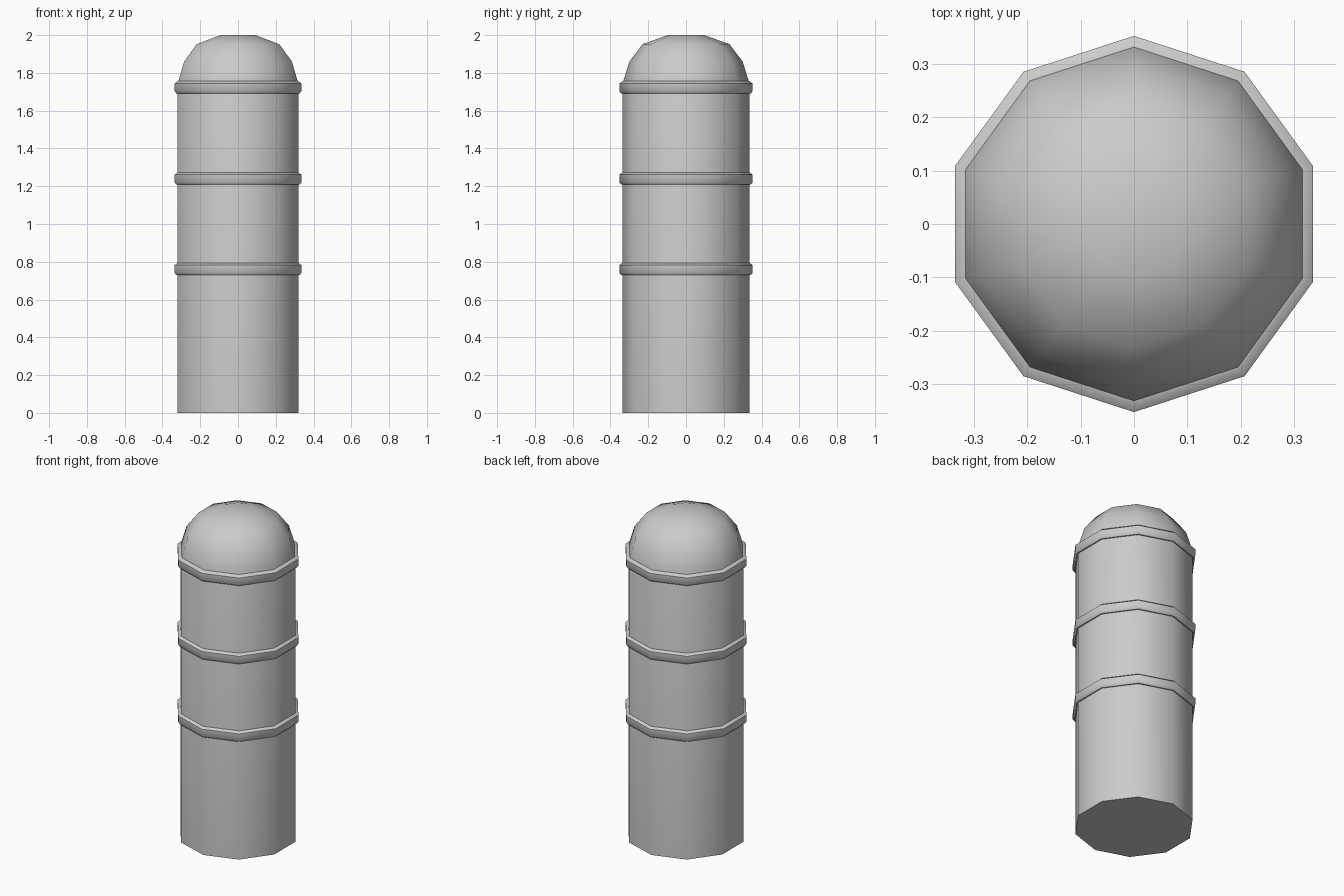
import bpy, bmesh, math

if "Cube" in bpy.data.objects:
    bpy.data.objects.remove(bpy.data.objects["Cube"])

SIDES = 10


def lathe(name, profile, closed=False):
    """Spin an (r, z) profile round z; open profiles get flat end caps."""
    bm = bmesh.new()
    loops = []
    for r, z in profile:
        loops.append([bm.verts.new((r * math.sin(2 * math.pi * i / SIDES),
                                    r * math.cos(2 * math.pi * i / SIDES), z))
                      for i in range(SIDES)])
    pairs = list(zip(loops, loops[1:]))
    if closed:
        pairs.append((loops[-1], loops[0]))
    else:
        bm.faces.new(loops[0])
        bm.faces.new(loops[-1])
    for a, b in pairs:
        for i in range(SIDES):
            j = (i + 1) % SIDES
            bm.faces.new((a[i], a[j], b[j], b[i]))
    bmesh.ops.recalc_face_normals(bm, faces=bm.faces)
    mesh = bpy.data.meshes.new(name)
    bm.to_mesh(mesh)
    bm.free()
    obj = bpy.data.objects.new(name, mesh)
    bpy.context.collection.objects.link(obj)
    bpy.ops.object.select_all(action='DESELECT')
    obj.select_set(True)
    bpy.context.view_layer.objects.active = obj
    bpy.ops.object.shade_smooth_by_angle(angle=math.radians(42))
    return obj


# Post with domed top
R = 0.337
lathe("post", [(R, 0), (R, 1.74), (0.30, 1.86), (0.23, 1.952), (0.097, 2.0)])

# Three raised bands with chamfered edges
for n, z in enumerate((0.762, 1.241, 1.724)):
    lathe(f"band_{n + 1}", [(R - 0.01, z - 0.032), (0.344, z - 0.032),
                            (0.353, z - 0.020), (0.353, z + 0.020),
                            (R, z + 0.032), (R - 0.01, z + 0.032)], closed=True)
